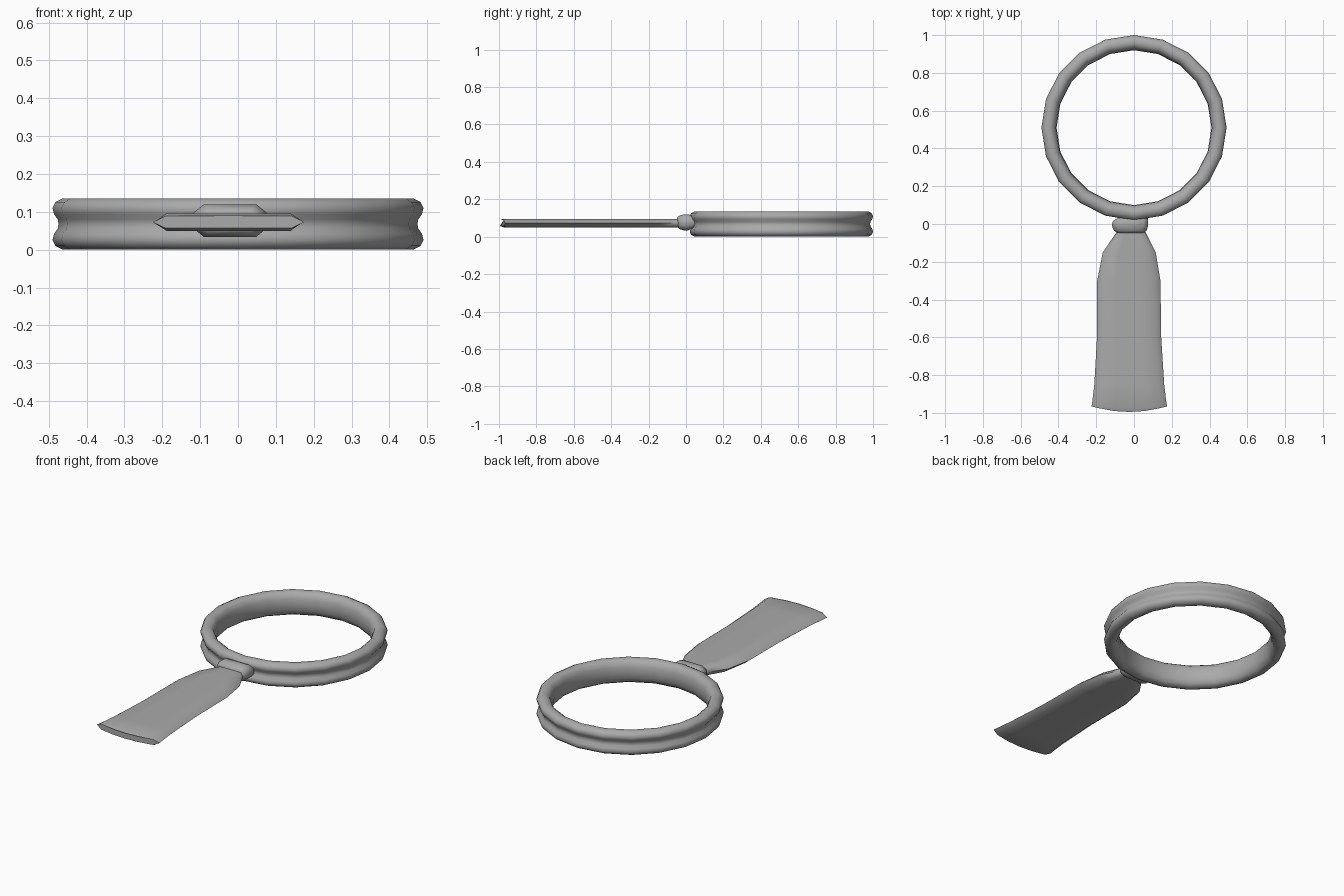
import bpy, bmesh, math

cube = bpy.data.objects.get("Cube")
if cube:
    bpy.data.objects.remove(cube, do_unlink=True)

grey = bpy.data.materials.new("plain grey")
grey.use_nodes = True
COLOUR = (0.4, 0.4, 0.4, 1)
grey.diffuse_color = COLOUR
grey.node_tree.nodes["Principled BSDF"].inputs["Base Color"].default_value = COLOUR


def loft(name, rings, closed=False):
    """Skin a list of equal-length point loops; cap the ends unless closed."""
    bm = bmesh.new()
    loops = [[bm.verts.new(p) for p in ring] for ring in rings]
    n = len(loops[0])
    pairs = list(zip(loops, loops[1:]))
    if closed:
        pairs.append((loops[-1], loops[0]))
    for a, b in pairs:
        for i in range(n):
            j = (i + 1) % n
            bm.faces.new((a[i], a[j], b[j], b[i]))
    if not closed:
        bm.faces.new(loops[0])
        bm.faces.new(loops[-1])
    bmesh.ops.recalc_face_normals(bm, faces=bm.faces)
    mesh = bpy.data.meshes.new(name)
    bm.to_mesh(mesh)
    bm.free()
    mesh.materials.append(grey)
    obj = bpy.data.objects.new(name, mesh)
    bpy.context.collection.objects.link(obj)
    mesh.shade_smooth()
    return obj


# Lens frame: grooved band profile (radius, z) turned in 20 steps
MID = 0.068
half = [(0.414, 0.035), (0.424, 0.012), (0.442, 0.0), (0.463, 0.0),
        (0.482, 0.01), (0.49, 0.026), (0.486, 0.042), (0.476, 0.056)]
profile = half + [(0.474, MID)] + [(r, 2 * MID - z) for r, z in reversed(half)] + [(0.41, MID)]
frame = []
for k in range(20):
    a = math.tau * k / 20
    frame.append([(r * math.sin(a), 0.51 + r * math.cos(a), z) for r, z in profile])
loft("lens_frame", frame, closed=True)


# Handle: flat blade with pointed long edges, flaring towards the end
def blade_section(y, left, right, t, bow=0.0):
    cx, w = (left + right) / 2, (right - left) / 2
    pts = [(-1, 0), (-0.83, 1), (-0.4, 1), (0, 1), (0.4, 1), (0.83, 1),
           (1, 0), (0.83, -1), (0.4, -1), (0, -1), (-0.4, -1), (-0.83, -1)]
    return [(cx + w * u, y - bow * (1 - u * u), 0.073 + t * v) for u, v in pts]


handle = [blade_section(*s) for s in (
    (0.01, -0.075, 0.05, 0.022),
    (-0.04, -0.09, 0.06, 0.023),
    (-0.15, -0.165, 0.115, 0.023),
    (-0.30, -0.195, 0.14, 0.023),
    (-0.60, -0.196, 0.144, 0.023),
    (-0.85, -0.21, 0.16, 0.023),
    (-0.95, -0.222, 0.172, 0.023, 0.025),
    (-0.965, -0.225, 0.175, 0.016, 0.03))]
handle_obj = loft("handle", handle)


# Collar: rounded sleeve joining the handle to the frame
def collar_section(y, cx, w, h):
    pts = [(-1, 0.5), (-0.72, 1), (0, 1), (0.72, 1), (1, 0.5),
           (1, -0.5), (0.72, -1), (0, -1), (-0.72, -1), (-1, -0.5)]
    return [(cx + w * u, y, 0.077 + h * v) for u, v in pts]


collar = [collar_section(*s) for s in (
    (-0.047, -0.018, 0.07, 0.026),
    (-0.035, -0.02, 0.086, 0.036),
    (-0.01, -0.021, 0.096, 0.043),
    (0.012, -0.02, 0.094, 0.043),
    (0.03, -0.008, 0.083, 0.035),
    (0.05, 0.0, 0.07, 0.026))]
loft("collar", collar)

# Crease only the hard corners
for obj in bpy.context.scene.objects:
    if obj.name in ("handle", "collar", "lens_frame"):
        obj.select_set(True)
        bpy.context.view_layer.objects.active = obj
bpy.ops.object.shade_smooth_by_angle(angle=math.radians(65))
